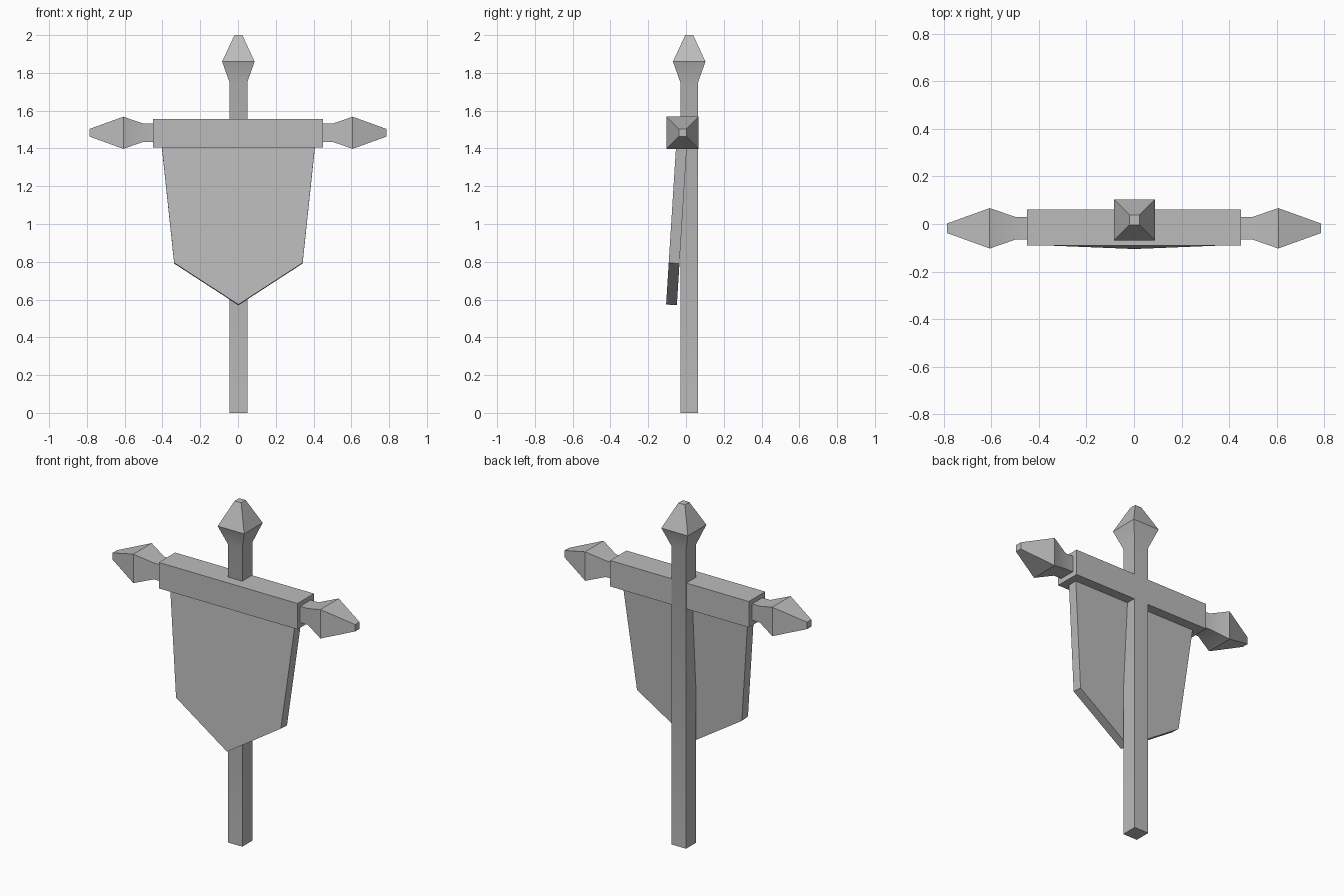
import bpy
import bmesh
import math
from mathutils import Matrix, Vector

cube = bpy.data.objects.get("Cube")
if cube:
    bpy.data.objects.remove(cube, do_unlink=True)

GREY = (0.5, 0.5, 0.5, 1.0)
grey = bpy.data.materials.new("plain grey")
grey.use_nodes = True
grey.diffuse_color = GREY
grey.node_tree.nodes["Principled BSDF"].inputs["Base Color"].default_value = GREY


def add_object(name, bm, matrix=Matrix()):
    """Turn a bmesh into a named object with softened shallow bends."""
    bmesh.ops.recalc_face_normals(bm, faces=bm.faces)
    mesh = bpy.data.meshes.new(name)
    bm.to_mesh(mesh)
    bm.free()
    mesh.transform(matrix)
    mesh.materials.append(grey)
    obj = bpy.data.objects.new(name, mesh)
    bpy.context.collection.objects.link(obj)
    bpy.ops.object.select_all(action="DESELECT")
    obj.select_set(True)
    bpy.context.view_layer.objects.active = obj
    bpy.ops.object.shade_smooth_by_angle(angle=math.radians(30))
    return obj


def square_spindle(name, profile, matrix):
    """Loft square sections, given as (height, half width), along local z."""
    bm = bmesh.new()
    corners = ((-1, -1), (1, -1), (1, 1), (-1, 1))
    rings = [[bm.verts.new((x * r, y * r, z)) for x, y in corners]
             for z, r in profile]
    for low, high in zip(rings, rings[1:]):
        for i in range(4):
            j = (i + 1) % 4
            bm.faces.new((low[i], low[j], high[j], high[i]))
    bm.faces.new(rings[0])
    bm.faces.new(rings[-1])
    return add_object(name, bm, matrix)


# Upright pole with its pointed finial
square_spindle("pole", [(0, 0.047), (1.75, 0.047), (1.86, 0.086), (2, 0.021)],
               Matrix.Translation((0.002, 0.017, 0)))

# Pointed finials on both ends of the crossbar
for side, name in ((1, "left_finial"), (-1, "right_finial")):
    turn = Matrix.Rotation(side * math.pi / 2, 4, "Y")
    square_spindle(name, [(0.4, 0.048), (0.5, 0.048), (0.607, 0.085), (0.787, 0.02)],
                   Matrix.Translation((0, -0.018, 1.483)) @ turn)

# Crossbar
bm = bmesh.new()
bmesh.ops.create_cube(bm, size=1)
add_object("crossbar", bm,
           Matrix.Translation((0, -0.015, 1.481)) @ Matrix.Diagonal((0.9, 0.152, 0.152, 1)))

# Pointed banner, hanging with its lower end tilted forward
bm = bmesh.new()
outline = [(-0.408, 0.03), (-0.34, -0.612), (0, -0.833), (0.34, -0.612), (0.408, 0.03)]
front = bm.faces.new([bm.verts.new((x, 0, z)) for x, z in outline])
back = bmesh.ops.extrude_face_region(bm, geom=[front], use_keep_orig=True)
bmesh.ops.translate(bm, vec=Vector((0, 0.057, 0)),
                    verts=[v for v in back["geom"] if isinstance(v, bmesh.types.BMVert)])
add_object("banner", bm,
           Matrix.Translation((0.002, -0.053, 1.405)) @ Matrix.Rotation(math.radians(-3.6), 4, "X"))
